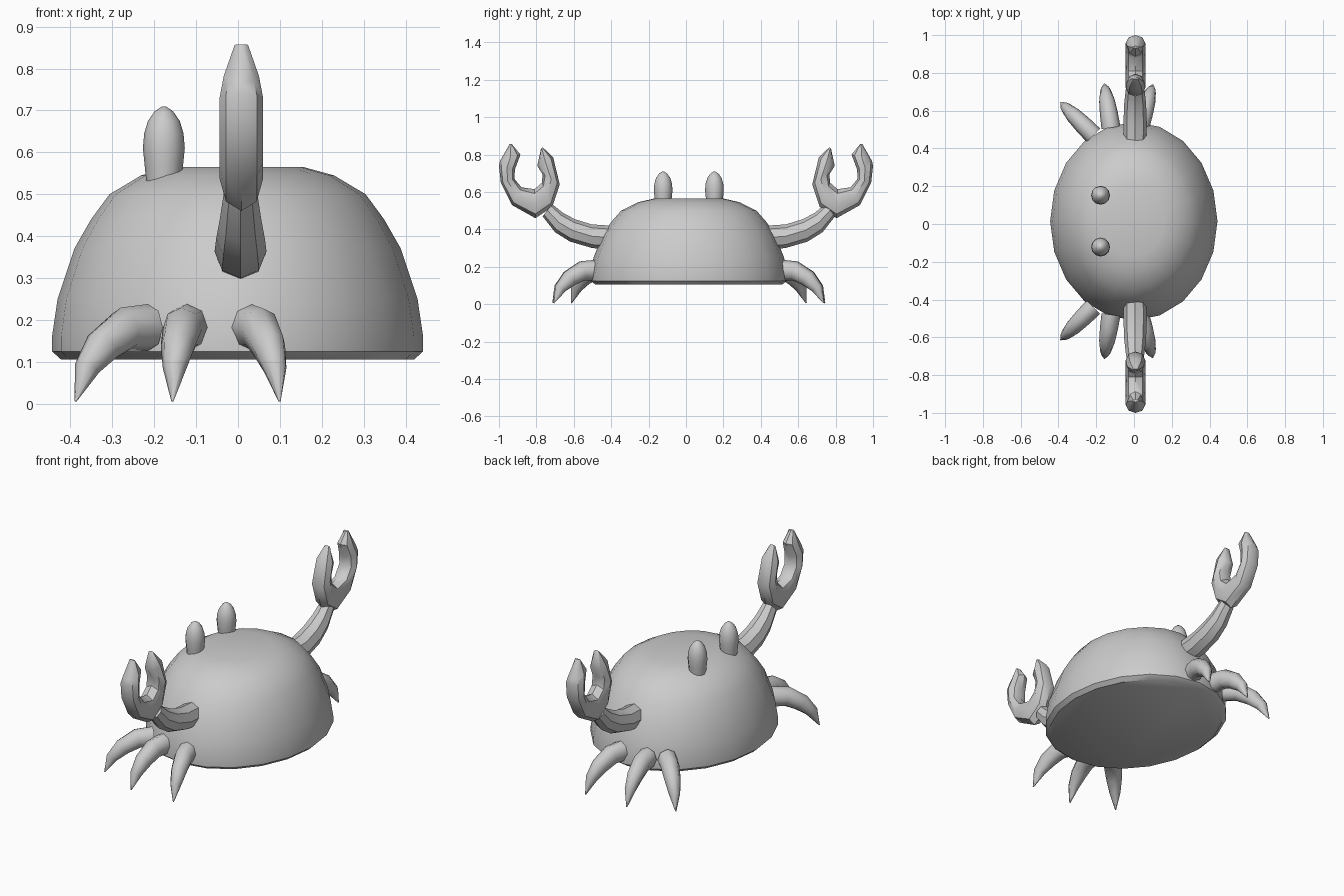
import bpy, bmesh, math
from mathutils import Vector

if "Cube" in bpy.data.objects:
    bpy.data.objects.remove(bpy.data.objects["Cube"])

MID = 0.015  # mirror plane of the body in y


def finish(name, rings, angle=40):
    """Skin a list of vertex rings, cap both ends and shade."""
    bm = bmesh.new()
    vs = [[bm.verts.new(p) for p in ring] for ring in rings]
    n = len(vs[0])
    for a, b in zip(vs, vs[1:]):
        for i in range(n):
            j = (i + 1) % n
            bm.faces.new((a[i], a[j], b[j], b[i]))
    bm.faces.new(vs[0])
    bm.faces.new(vs[-1])
    bmesh.ops.recalc_face_normals(bm, faces=bm.faces)
    me = bpy.data.meshes.new(name)
    bm.to_mesh(me)
    bm.free()
    ob = bpy.data.objects.new(name, me)
    bpy.context.collection.objects.link(ob)
    bpy.ops.object.select_all(action='DESELECT')
    bpy.context.view_layer.objects.active = ob
    ob.select_set(True)
    bpy.ops.object.shade_smooth_by_angle(angle=math.radians(angle))
    return ob


def oval(c, a, b, n=8):
    """Ring around c spanned by half axes a and b."""
    c, a, b = Vector(c), Vector(a), Vector(b)
    return [c + a * math.cos(t) + b * math.sin(t)
            for t in (2 * math.pi * i / n for i in range(n))]


def flip(rings, side, mid):
    """Move -y rings to the +y side when side is 1."""
    if side < 0:
        return rings
    return [[Vector((p.x, 2 * mid - p.y, p.z)) for p in r] for r in rings]


def side_tube(sections, x):
    """Rings from (y1, z1, y2, z2, half width) pairs lying in the yz plane."""
    out = []
    for y1, z1, y2, z2, w in sections:
        out.append(oval((x, (y1 + y2) / 2, (z1 + z2) / 2),
                        (0, (y1 - y2) / 2, (z1 - z2) / 2), (w, 0, 0)))
    return out


# domed shell with a flat top and flat underside
dome = [(0.105, 0.95), (0.125, 1.0), (0.16, 1.0), (0.25, 0.97), (0.37, 0.88),
        (0.44, 0.79), (0.50, 0.69), (0.545, 0.52), (0.565, 0.355)]
finish("shell", [oval((-0.001, MID, z), (0.443 * r, 0, 0), (0, 0.525 * r, 0), 20)
                 for z, r in dome])

arm = [(-0.40, 0.42, -0.42, 0.295, 0.06), (-0.505, 0.427, -0.50, 0.30, 0.062),
       (-0.595, 0.455, -0.62, 0.335, 0.058), (-0.66, 0.49, -0.70, 0.385, 0.05),
       (-0.715, 0.535, -0.767, 0.47, 0.04)]
claw = [(-0.942, 0.858, -0.93, 0.855, 0.016), (-0.995, 0.765, -0.885, 0.80, 0.042),
        (-1.0, 0.74, -0.915, 0.72, 0.052), (-0.99, 0.65, -0.917, 0.67, 0.052),
        (-0.93, 0.53, -0.88, 0.625, 0.052), (-0.805, 0.46, -0.81, 0.615, 0.052),
        (-0.715, 0.52, -0.77, 0.65, 0.052), (-0.675, 0.64, -0.767, 0.695, 0.052),
        (-0.71, 0.785, -0.795, 0.74, 0.045), (-0.767, 0.84, -0.776, 0.83, 0.016)]

# leg: root xy, tip xy; shared profile of (fraction, z, radius, tilt)
legs = [((-0.215, -0.44), (-0.39, -0.615)),
        ((-0.122, -0.48), (-0.157, -0.715)),
        ((0.03, -0.48), (0.10, -0.71))]
leg_profile = [(0.0, 0.182, 0.056, 0), (0.32, 0.178, 0.053, 15),
               (0.62, 0.138, 0.046, 42), (0.84, 0.085, 0.032, 62),
               (1.0, 0.006, 0.003, 75)]

# egg-shaped eye stalk
eye = [(0.53, 0.042), (0.57, 0.046), (0.61, 0.05), (0.645, 0.047),
       (0.675, 0.038), (0.698, 0.022), (0.709, 0.006)]

for side, label in ((-1, "front"), (1, "back")):
    finish(label + "_arm", flip(side_tube(arm, 0.006), side, MID))
    finish(label + "_claw", flip(side_tube(claw, 0.008), side, 0))
    for k, (root, tip) in enumerate(legs):
        r0, t0 = Vector(root + (0,)), Vector(tip + (0,))
        d = (t0 - r0).normalized()
        across = d.cross(Vector((0, 0, 1)))
        rings = []
        for f, z, r, tilt in leg_profile:
            t = math.radians(tilt)
            c = r0.lerp(t0 - d * 0.003, f) + Vector((0, 0, z))
            up = d * math.sin(t) + Vector((0, 0, math.cos(t)))
            rings.append(oval(c, up * r, across * r * 0.9))
        finish(f"{label}_leg_{k + 1}", flip(rings, side, MID), 50)
    finish(label + "_eye", [oval((-0.177, MID + side * 0.137, z), (r, 0, 0), (0, r, 0), 12)
                            for z, r in eye], 60)
